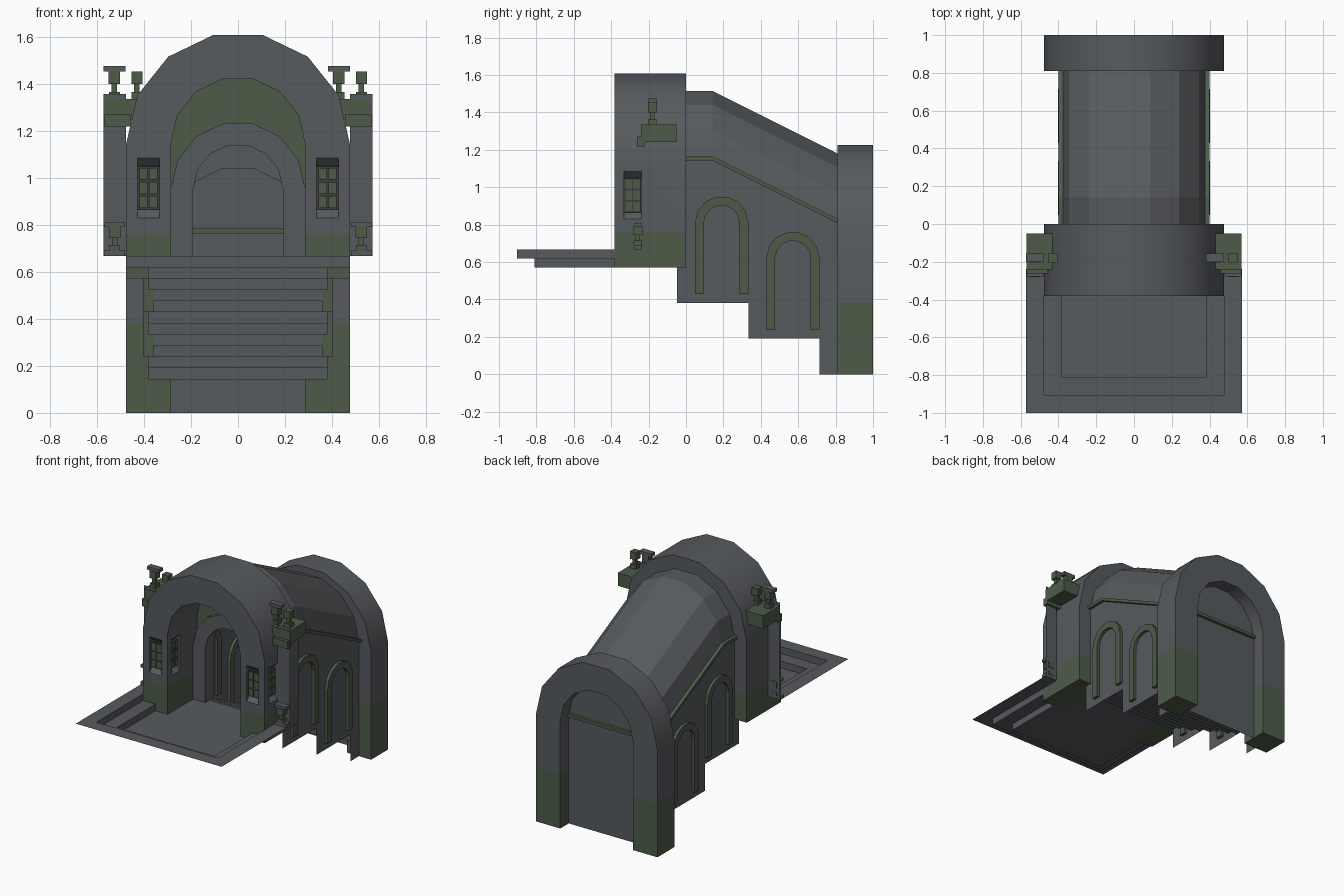
import bpy, bmesh, math
from mathutils import Matrix

if "Cube" in bpy.data.objects:
    bpy.data.objects.remove(bpy.data.objects["Cube"])

M = 2 / 21  # the design module; most sizes are multiples of it


def material(name, rgb):
    mat = bpy.data.materials.new(name)
    mat.diffuse_color = (*rgb, 1)
    mat.use_nodes = True
    mat.node_tree.nodes["Principled BSDF"].inputs["Base Color"].default_value = mat.diffuse_color
    return mat


GRAY = material("slate gray", (0.095, 0.104, 0.112))
GREEN = material("moss green", (0.074, 0.105, 0.066))
DARK = material("dark lamp frame", (0.045, 0.048, 0.05))


def finish(name, bm, *mats, closed=True):
    if closed:
        bmesh.ops.recalc_face_normals(bm, faces=bm.faces)
    me = bpy.data.meshes.new(name)
    bm.to_mesh(me)
    bm.free()
    for m in mats:
        me.materials.append(m)
    ob = bpy.data.objects.new(name, me)
    bpy.context.collection.objects.link(ob)
    return ob


def sheet(name, quads, mat):
    bm = bmesh.new()
    for q in quads:
        bm.faces.new([bm.verts.new(p) for p in q])
    bmesh.ops.remove_doubles(bm, verts=bm.verts, dist=1e-5)
    return finish(name, bm, mat, closed=False)


def box(name, x, y, z, mat):
    bm = bmesh.new()
    bmesh.ops.create_cube(bm, size=1)
    for v in bm.verts:
        v.co = [r[0] + (c + 0.5) * (r[1] - r[0]) for r, c in zip((x, y, z), v.co)]
    return finish(name, bm, mat)


def half_round(r, zc):
    """Seven-sided half circle from +r to -r."""
    return [(r * math.cos(math.pi * i / 7), zc + r * math.sin(math.pi * i / 7)) for i in range(8)]


def arch(name, r_out, r_in, z0, zc, d0, d1, *mats, along="y", centre=0, zc_in=None):
    inner = half_round(r_in, zc if zc_in is None else zc_in)[::-1]
    pts = [(r_out, z0)] + half_round(r_out, zc) + [(-r_out, z0), (-r_in, z0)] + inner + [(r_in, z0)]
    clean = [p for i, p in enumerate(pts) if math.dist(p, pts[i - 1]) > 1e-6]
    bm = bmesh.new()
    place = (lambda u, d, z: (u, d, z)) if along == "y" else (lambda u, d, z: (d, centre + u, z))
    f = bm.faces.new([bm.verts.new(place(u, d0, z)) for u, z in clean])
    ext = bmesh.ops.extrude_face_region(bm, geom=[f], use_keep_orig=True)
    for v in ext["geom"]:
        if isinstance(v, bmesh.types.BMVert):
            v.co[1 if along == "y" else 0] = d1
    return finish(name, bm, *mats)


def paint_base(ob, z):
    """Cut at height z and colour everything below it green."""
    bm = bmesh.new()
    bm.from_mesh(ob.data)
    bmesh.ops.bisect_plane(bm, geom=bm.verts[:] + bm.edges[:] + bm.faces[:],
                           plane_co=(0, 0, z), plane_no=(0, 0, 1))
    for f in bm.faces:
        f.material_index = int(f.calc_center_bounds().z < z)
    bm.to_mesh(ob.data)
    bm.free()
    bpy.ops.object.select_all(action="DESELECT")
    ob.select_set(True)
    bpy.context.view_layer.objects.active = ob
    bpy.ops.object.shade_smooth_by_angle(angle=math.radians(30))


# Front and rear portal arches
front = arch("front_arch", 5*M, 3*M, 6*M, 12*M, -4*M, 0, GRAY, GREEN)
rear = arch("rear_arch", 5*M, 3*M, 0, 8*M, 8.5*M, 10.5*M, GRAY, GREEN)

# Lamp niches: (centre on the face, turn) on front, outer and inner faces of each pillar
niches = []
for s in (-1, 1):
    niches += [((s*4*M, -4*M, 0), 0),
               ((s*5*M, -3*M, 0), s*math.pi/2),
               ((s*3*M, -3*M, 0), -s*math.pi/2)]
for i, (pos, turn) in enumerate(niches):
    xf = Matrix.Translation(pos) @ Matrix.Rotation(turn, 4, "Z")
    bm = bmesh.new()
    w, deep = 0.047, 0.035
    ring = [(-0.002, 0.828, 1.087), (deep, 0.865, 1.05)]
    vs = [[bm.verts.new((x, y, z)) for x, z in ((-w, a), (w, a), (w, b), (-w, b))] for y, a, b in ring]
    for loop in vs:
        bm.faces.new(loop)
    for k in range(4):
        bm.faces.new((vs[0][k], vs[0][k-1], vs[1][k-1], vs[1][k]))
    bmesh.ops.transform(bm, matrix=xf, verts=bm.verts)
    cutter = finish("niche_cutter", bm, GRAY)
    cutter.hide_render = True
    mod = front.modifiers.new("niche", "BOOLEAN")
    mod.operation, mod.solver, mod.object = "DIFFERENCE", "EXACT", cutter
    bpy.context.view_layer.objects.active = front
    bpy.ops.object.modifier_apply(modifier=mod.name)
    bpy.data.objects.remove(cutter)
    # lamp frame with a two by three grid of panes
    frame = box("lamp_frame", (-0.046, 0.046), (0.018, 0.034), (0.866, 1.049), DARK)
    frame.data.transform(xf)
    for c in (-0.021, 0.021):
        for r in (0.897, 0.957, 1.017):
            p = box("lamp_pane", (c - 0.018, c + 0.018), (0.011, 0.019), (r - 0.025, r + 0.025), GREEN)
            p.data.transform(xf)
paint_base(front, 8*M)
paint_base(rear, 4*M)

# Inner doorway and the green panel above it
arch("door_frame", 3*M, 2*M, 6*M, 10*M, -M, 0, GRAY)
arch("door_panel", 3*M, 2.3*M, 10*M, 12*M, -0.55*M, -0.45*M, GREEN, zc_in=10*M)

# Sloping tunnel roof
stations = [(-0.5*M, 12*M), (1.5*M, 12*M), (9.5*M, 8*M)]
roof = []
for (ya, za), (yb, zb) in zip(stations, stations[1:]):
    a, b = half_round(4*M, za), half_round(4*M, zb)
    for k in range(7):
        roof.append([(a[k][0], ya, a[k][1]), (b[k][0], yb, b[k][1]),
                     (b[k+1][0], yb, b[k+1][1]), (a[k+1][0], ya, a[k+1][1])])
sheet("tunnel_roof", roof, GRAY)

# Side walls with stepped bottoms, sloping cornices and arched ribs
wall = [(-0.5, 12), (-0.5, 4), (3.5, 4), (3.5, 2), (7.5, 2), (7.5, 0), (9.5, 0), (9.5, 8), (1.5, 12)]
for s in (-1, 1):
    outline = [(s*4*M, y*M, z*M) for y, z in wall]
    sheet("tunnel_wall", [outline if s < 0 else outline[::1]], GRAY)
    bm = bmesh.new()
    rings = []
    for y, z in [(0, 12*M)] + stations[1:]:
        rings.append([bm.verts.new((s*4*M + dx, y, z + dz))
                      for dx, dz in ((-0.02, 0), (0.02, 0), (0.02, 0.022), (-0.02, 0.022))])
    for a, b in zip(rings, rings[1:]):
        for k in range(4):
            bm.faces.new((a[k-1], a[k], b[k], b[k-1]))
    bm.faces.new(rings[0])
    bm.faces.new(rings[-1])
    finish("cornice", bm, GREEN)
    for cy, z0, zc in ((2, 4.5, 8.5), (6, 2.5, 6.5)):
        arch("wall_rib", 1.5*M, M, z0*M, zc*M, s*4*M - 0.021, s*4*M + 0.021, GREEN,
             along="x", centre=cy*M)

# End wall inside the rear arch, with its beam
sheet("end_wall", [[(-4*M, 9.5*M, 0)] + [(x, 9.5*M, z) for x, z in half_round(4*M, 8*M)[::-1]]
                   + [(4*M, 9.5*M, 0)]], GRAY)
box("end_beam", (-4*M, 4*M), (9.5*M - 0.02, 9.5*M + 0.02), (8*M, 8*M + 0.022), GREEN)

# Stairs going down into the tunnel
steps = []
for k in range(9):
    y, z = (k - 0.5)*M, (6 - 0.5*k)*M
    w, zl = 4*M, z - 0.5*M
    steps.append([(w, y, z), (-w, y, z), (-w, y, zl), (w, y, zl)])
    steps.append([(-w, y, zl), (w, y, zl), (w, y + M, zl), (-w, y + M, zl)])
sheet("stairs", steps, GRAY)

# Sunken forecourt: ground rim, two steps down, floor
def u_path(w, y, back, z):
    return [(-w, back, z), (-w, y, z), (w, y, z), (w, back, z)]


court = [u_path(6*M, -10.5*M, -2.5*M, 7*M), u_path(5*M, -9.5*M, -2.5*M, 7*M),
         u_path(5*M, -9.5*M, -2.5*M, 6.5*M), u_path(4*M, -8.5*M, -2.5*M, 6.5*M),
         u_path(4*M, -8.5*M, -2.5*M, 6*M)]
quads = [[a[k], a[k+1], b[k+1], b[k]] for a, b in zip(court, court[1:]) for k in range(3)]
quads.append([(-4*M, -8.5*M, 6*M), (4*M, -8.5*M, 6*M), (4*M, -0.5*M, 6*M), (-4*M, -0.5*M, 6*M)])
sheet("forecourt", quads, GRAY)


# Turned posts made of stacked blocks
def post(x, y, z, h):
    for a, b, r in ((0, 0.25, 0.023), (0.25, 0.55, 0.012), (0.55, 1, 0.024)):
        box("post", (x - r, x + r), (y - r, y + r), (z + a*h, z + b*h), GREEN)


# Side fins with brackets, posts and caps
for s in (-1, 1):
    def span(a, b):
        return sorted((s*a, s*b))
    sheet("side_fin", [[(s*5*M, -2.48*M, 7*M), (s*6*M, -2.48*M, 7*M),
                        (s*6*M, -2.48*M, 1.357), (s*5*M, -2.48*M, 1.357)][::s]], GRAY)
    box("bracket", span(0.43, 0.57), (-0.24, -0.05), (1.243, 1.335), GREEN)
    box("bracket_ledge", span(0.455, 0.57), (-0.262, -0.22), (1.218, 1.27), GREEN)
    # the post pair is copied, not mirrored, so the tall one is on the left each time
    x = -0.526 if s < 0 else 0.429
    post(x, -0.18, 1.335, 0.118)
    box("post_cap", (x - 0.047, x + 0.047), (-0.2, -0.157), (1.453, 1.476), GRAY)
    post(x + 0.096, -0.18, 1.335, 0.118)
    # small post at the foot of the fin
    box("foot_base", span(0.48, 0.57), (-0.277, -0.237), (7*M, 0.69), GRAY)
    post(s*0.524, -0.257, 0.69, 0.1)
    box("foot_cap", span(0.48, 0.57), (-0.277, -0.237), (0.79, 0.81), GRAY)
